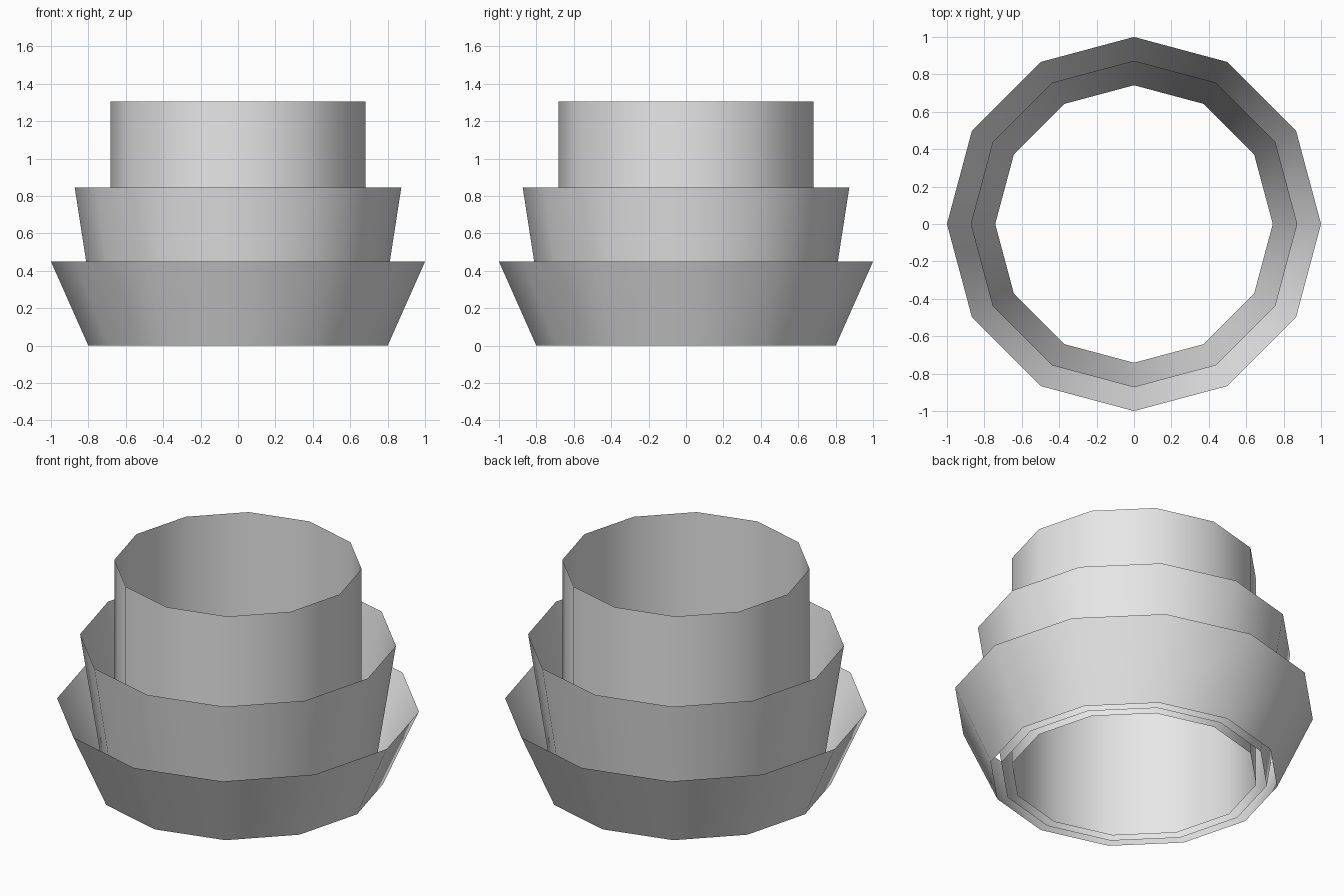
import bpy
import bmesh
import math

if "Cube" in bpy.data.objects:
    bpy.data.objects.remove(bpy.data.objects["Cube"])

SIDES = 12

# One light grey for all shells
grey = bpy.data.materials.new("light_grey")
grey.diffuse_color = (0.8, 0.8, 0.8, 1.0)
grey.use_nodes = True
grey.node_tree.nodes["Principled BSDF"].inputs["Base Color"].default_value = grey.diffuse_color


def open_shell(name, bottom_radius, top_radius, height):
    """Open, thin twelve-sided tube standing on z = 0."""
    bm = bmesh.new()
    rings = []
    for radius, z in ((bottom_radius, 0.0), (top_radius, height)):
        rings.append([bm.verts.new((radius * math.cos(math.tau * i / SIDES),
                                    radius * math.sin(math.tau * i / SIDES), z))
                      for i in range(SIDES)])
    low, high = rings
    for i in range(SIDES):
        j = (i + 1) % SIDES
        face = bm.faces.new((low[i], low[j], high[j], high[i]))
        face.smooth = True
    mesh = bpy.data.meshes.new(name)
    bm.to_mesh(mesh)
    bm.free()
    mesh.materials.append(grey)
    obj = bpy.data.objects.new(name, mesh)
    bpy.context.collection.objects.link(obj)
    return obj


# Three nested shells: flared outer, slightly flared middle, straight inner
open_shell("outer_shell", 0.80, 1.00, 0.45)
open_shell("middle_shell", 0.742, 0.873, 0.845)
open_shell("inner_shell", 0.683, 0.683, 1.305)
